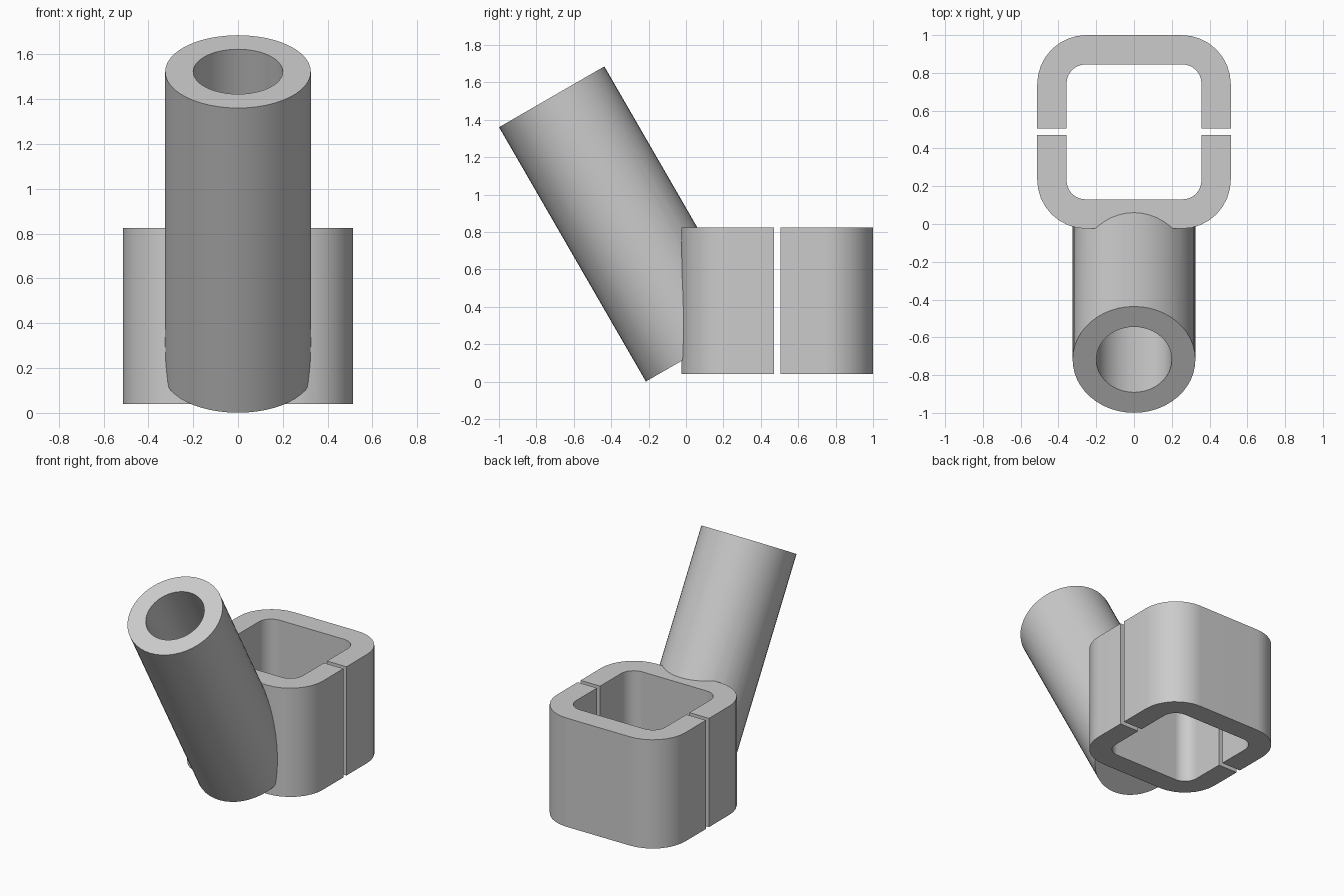
import bpy, bmesh
from math import sin, cos, pi, radians
from mathutils import Vector, Matrix

cube = bpy.data.objects.get("Cube")
if cube:
    bpy.data.objects.remove(cube, do_unlink=True)

# One plain grey for the whole part
grey = bpy.data.materials.new("plain grey")
grey.use_nodes = True
colour = (0.6, 0.6, 0.6, 1)
grey.diffuse_color = colour
grey.node_tree.nodes["Principled BSDF"].inputs["Base Color"].default_value = colour

CENTRE_Y = 0.4875          # middle of the square clamp
BASE, TOP = 0.04, 0.825    # clamp height
HALF_GAP = 0.0175
TILT = radians(30)
TUBE_TOP = Vector((0, -0.718, 1.523))
AXIS = Vector((0, sin(TILT), -cos(TILT)))   # points down the tube


def new_object(name, bm):
    bmesh.ops.recalc_face_normals(bm, faces=bm.faces)
    mesh = bpy.data.meshes.new(name)
    bm.to_mesh(mesh)
    bm.free()
    mesh.materials.append(grey)
    obj = bpy.data.objects.new(name, mesh)
    bpy.context.collection.objects.link(obj)
    return obj


def corner(half, radius, sx, sy, steps=8):
    """Rounded corner in the quadrant (sx, sy), going anticlockwise."""
    start = {(1, 1): 0, (-1, 1): pi / 2, (-1, -1): pi, (1, -1): 3 * pi / 2}[sx, sy]
    c = half - radius
    angles = [start + pi / 2 * i / steps for i in range(steps + 1)]
    return [(sx * c + radius * cos(a), sy * c + radius * sin(a)) for a in angles]


def prism(name, outline, z0, z1):
    bm = bmesh.new()
    face = bm.faces.new([bm.verts.new((x, y + CENTRE_Y, z0)) for x, y in outline])
    result = bmesh.ops.extrude_face_region(bm, geom=[face])
    top = [v for v in result["geom"] if isinstance(v, bmesh.types.BMVert)]
    bmesh.ops.translate(bm, verts=top, vec=(0, 0, z1 - z0))
    return new_object(name, bm)


def tilted_cylinder(name, radius, start, end):
    """Cylinder along the tube axis, measured from the tube's upper end."""
    bm = bmesh.new()
    place = Matrix.Translation(TUBE_TOP + AXIS * (start + end) / 2) @ Matrix.Rotation(TILT, 4, "X")
    bmesh.ops.create_cone(bm, cap_ends=True, segments=48, radius1=radius,
                          radius2=radius, depth=end - start, matrix=place)
    return new_object(name, bm)


def combine(target, tool, operation):
    mod = target.modifiers.new(operation, "BOOLEAN")
    mod.operation, mod.object, mod.solver = operation, tool, "EXACT"
    bpy.context.view_layer.objects.active = target
    bpy.ops.object.modifier_apply(modifier=mod.name)


# Clamp halves as solid rounded blocks
OUTER, OUTER_R = 0.5125, 0.26
back = prism("clamp_back", [(OUTER, HALF_GAP)] + corner(OUTER, OUTER_R, 1, 1)
             + corner(OUTER, OUTER_R, -1, 1) + [(-OUTER, HALF_GAP)], BASE, TOP)
front = prism("clamp_front_with_tube", [(-OUTER, -HALF_GAP)] + corner(OUTER, OUTER_R, -1, -1)
              + corner(OUTER, OUTER_R, 1, -1) + [(OUTER, -HALF_GAP)], BASE, TOP)

# Slanted tube joined to the front half
tube = tilted_cylinder("tube", 0.325, 0, 1.57)
combine(front, tube, "UNION")

# Square opening through both halves, and the blind bore in the tube
opening = prism("opening_cutter", [p for s in ((1, 1), (-1, 1), (-1, -1), (1, -1))
                                   for p in corner(0.357, 0.1, *s)], -0.5, 1.2)
bore = tilted_cylinder("bore_cutter", 0.2, -0.2, 1.15)
for half in (front, back):
    combine(half, opening, "DIFFERENCE")
combine(front, bore, "DIFFERENCE")
for helper in (tube, opening, bore):
    bpy.data.objects.remove(helper, do_unlink=True)

# Smooth curved sides, crisp edges, flat faces kept even
for half in (front, back):
    bpy.ops.object.select_all(action="DESELECT")
    half.select_set(True)
    bpy.context.view_layer.objects.active = half
    bpy.ops.object.shade_smooth_by_angle(angle=radians(25))
    normals = half.modifiers.new("even normals", "WEIGHTED_NORMAL")
    normals.keep_sharp = True
